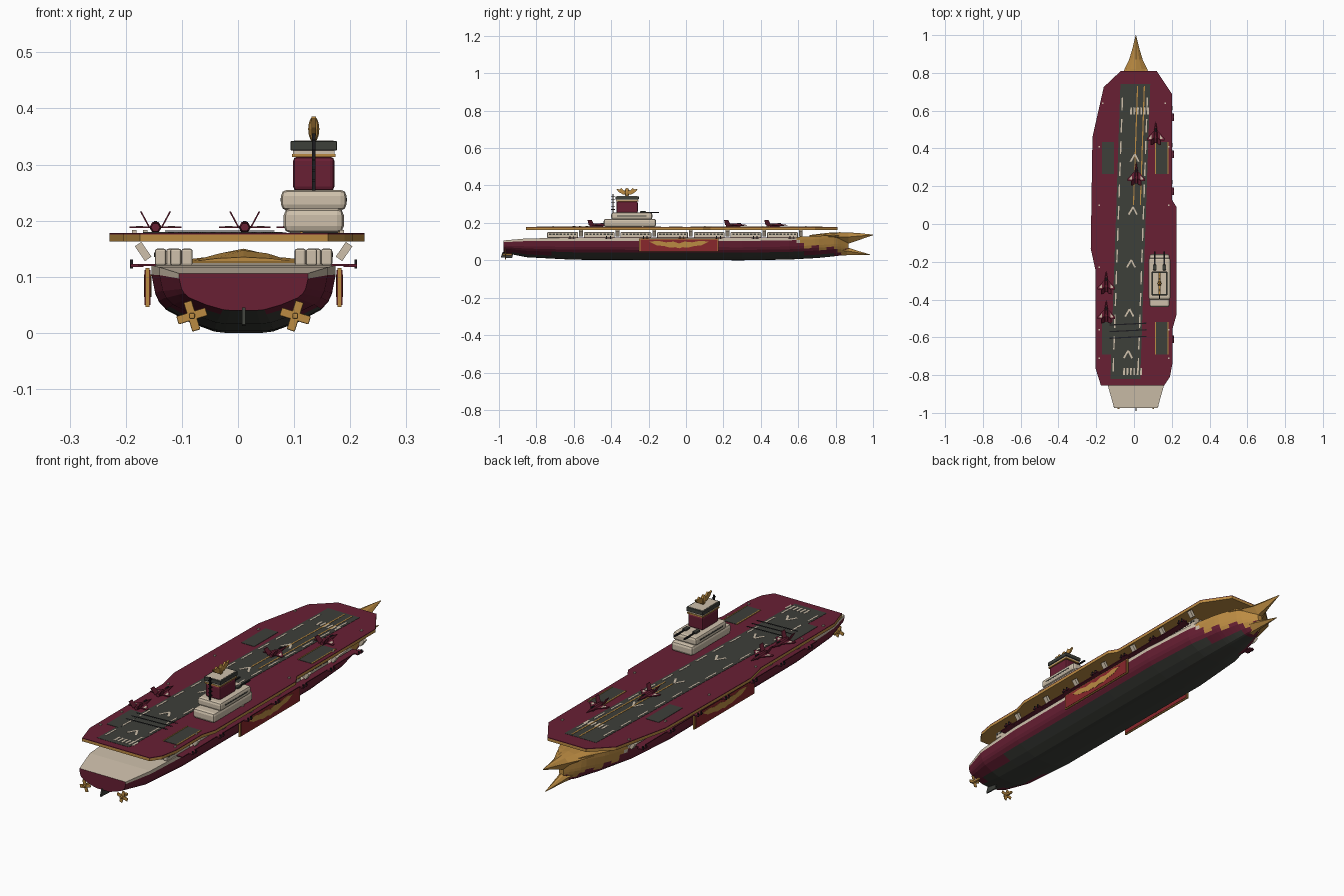
import bpy, bmesh, math
from mathutils import Vector, Matrix

if "Cube" in bpy.data.objects:
    bpy.data.objects.remove(bpy.data.objects["Cube"])

CX = 0.01      # hull centre line
DECK = 0.178   # flight deck height
SIDES = (-1, 1)


def material(name, rgb):
    m = bpy.data.materials.new(name)
    m.use_nodes = True
    m.diffuse_color = (*rgb, 1)
    m.node_tree.nodes["Principled BSDF"].inputs["Base Color"].default_value = (*rgb, 1)
    return m


MAROON = material("maroon", (0.14, 0.014, 0.034))
GOLD = material("gold", (0.5, 0.26, 0.055))
CREAM = material("cream", (0.62, 0.53, 0.41))
GREY = material("dark grey", (0.047, 0.05, 0.042))
BLACK = material("near black", (0.012, 0.012, 0.014))
RED = material("banner red", (0.25, 0.02, 0.025))


def finish(name, bm, *mats):
    bmesh.ops.recalc_face_normals(bm, faces=bm.faces)
    me = bpy.data.meshes.new(name)
    bm.to_mesh(me)
    bm.free()
    for m in mats:
        me.materials.append(m)
    ob = bpy.data.objects.new(name, me)
    bpy.context.collection.objects.link(ob)
    return ob


def add_prism(bm, pts, a, b, axis="z", mat=0):
    """Extrude an outline from a to b; axis x takes (y, z) points."""
    put = (lambda p, h: (h, *p)) if axis == "x" else (lambda p, h: (*p, h))
    lo = [bm.verts.new(put(p, a)) for p in pts]
    hi = [bm.verts.new(put(p, b)) for p in pts]
    n = len(pts)
    faces = [bm.faces.new(lo[::-1]), bm.faces.new(hi)]
    faces += [bm.faces.new((lo[i], lo[(i + 1) % n], hi[(i + 1) % n], hi[i])) for i in range(n)]
    for f in faces:
        f.material_index = mat


def rect(x0, x1, y0, y1):
    return [(x0, y0), (x1, y0), (x1, y1), (x0, y1)]


def prism(name, mat, pts, a, b, axis="z"):
    bm = bmesh.new()
    add_prism(bm, pts, a, b, axis)
    return finish(name, bm, mat)


def box(name, mat, x, y, z, sx, sy, sz, bevel=0):
    bm = bmesh.new()
    add_prism(bm, rect(x - sx / 2, x + sx / 2, y - sy / 2, y + sy / 2), z, z + sz)
    if bevel:
        bmesh.ops.bevel(bm, geom=bm.edges[:], offset=bevel, segments=2, affect="EDGES", profile=0.5)
    return finish(name, bm, mat)


def add_strip(bm, p, q, w, z, mat=0):
    p, q = Vector(p), Vector(q)
    n = (q - p).orthogonal().normalized() * w / 2
    add_prism(bm, [p + n, p - n, q - n, q + n], z, z + 0.001, "z", mat)


def add_loft(bm, rings, rule=None):
    vs = [[bm.verts.new(p) for p in r] for r in rings]
    n = len(vs[0])
    faces = [bm.faces.new(vs[0]), bm.faces.new(vs[-1][::-1])]
    for a, b in zip(vs, vs[1:]):
        faces += [bm.faces.new((a[i], a[(i + 1) % n], b[(i + 1) % n], b[i])) for i in range(n)]
    for f in faces:
        f.material_index = rule(f.calc_center_median()) if rule else 0


def blend(table, y):
    for a, b in zip(table, table[1:]):
        if y <= b[0]:
            t = (y - a[0]) / (b[0] - a[0])
            return [u + (v - u) * t for u, v in zip(a, b)]
    return table[-1]


# Hull: stations of y, half width, keel height, top height
stations = [(-0.975, 0.115, 0.04, 0.106), (-0.85, 0.15, 0.016, 0.117), (-0.6, 0.164, 0.003, 0.12),
            (0.3, 0.164, 0, 0.12), (0.55, 0.145, 0.004, 0.123), (0.7, 0.108, 0.012, 0.13),
            (0.8, 0.066, 0.022, 0.135), (0.87, 0.012, 0.035, 0.12)]
section = [(0.2, 0), (0.32, 0.02), (0.58, 0.15), (0.84, 0.34), (0.92, 0.46), (0.96, 0.58),
           (0.98, 0.72), (1, 0.86), (1, 1)]


def hull_ring(y):
    _, w, lo, hi = blend(stations, y)
    half = [(w * a, lo + (hi - lo) * b) for a, b in section]
    return [(CX + x, y, z) for x, z in half] + [(CX - x, y, z) for x, z in half[::-1]]


def hull_colour(c):
    if c.y < -0.97:
        return 0
    if c.y > 0.6 and c.z > 0.085 - 0.16 * (c.y - 0.62) + 0.018 * math.sin(c.y * 75):
        return 1
    if c.z > 0.1:
        return 2
    return 3 if c.z < 0.037 and c.y < 0.8 else 0


ys = [-0.975, -0.93, -0.85, -0.72, -0.6, -0.3, 0, 0.3, 0.45] + [0.55 + 0.02 * i for i in range(17)]
bm = bmesh.new()
add_loft(bm, [hull_ring(y) for y in ys], hull_colour)
finish("hull", bm, MAROON, GOLD, CREAM, GREY)


# Split prow: an upper beak and a lower ram
def horn(name, table):
    bm = bmesh.new()
    rings = []
    for y, w, top, side, low in table:
        mid = side + (top - side) * 0.72
        rings.append([(CX, y, top), (CX + w * 0.5, y, mid), (CX + w, y, side), (CX + w * 0.3, y, low),
                      (CX - w * 0.3, y, low), (CX - w, y, side), (CX - w * 0.5, y, mid)])
    add_loft(bm, rings)
    finish(name, bm, GOLD)


horn("prow_beak", [(0.66, 0.1, 0.135, 0.126, 0.12), (0.76, 0.085, 0.147, 0.128, 0.105),
                   (0.82, 0.06, 0.15, 0.125, 0.085), (0.87, 0.036, 0.149, 0.125, 0.09),
                   (0.93, 0.018, 0.145, 0.13, 0.11), (1.0, 0.001, 0.137, 0.136, 0.134)])
horn("prow_ram", [(0.78, 0.044, 0.08, 0.055, 0.022), (0.86, 0.022, 0.07, 0.05, 0.027),
                  (0.92, 0.012, 0.05, 0.04, 0.028), (0.985, 0.001, 0.031, 0.03, 0.029)])

# Flight deck slab with a maroon top layer
outline = [(-0.07, 0.81), (0.12, 0.81), (0.2, 0.69), (0.2, 0.13), (0.225, 0.09), (0.225, -0.48),
           (0.205, -0.55), (0.205, -0.73), (0.19, -0.81), (0.16, -0.855), (-0.175, -0.855),
           (-0.205, -0.76), (-0.205, -0.24), (-0.229, -0.13), (-0.22, 0.46), (-0.16, 0.725)]
prism("deck_slab", GOLD, outline, 0.163, 0.175)
prism("deck_top", MAROON, outline, 0.175, DECK)


# Runway and painted markings
def lane(y, k):
    return (-0.018 + 0.034 * y + k, y)


prism("runway", GREY, [lane(-0.82, -0.079), lane(-0.82, 0.079), lane(0.74, 0.079), lane(0.74, -0.079)],
      DECK, DECK + 0.001)
bm = bmesh.new()
Z = DECK + 0.001
for i in range(13):
    y = -0.78 + i * 0.115
    for k in (-0.066, 0.066):
        add_strip(bm, lane(y, k), lane(y + 0.07, k), 0.007, Z)
for y in (0.33, 0.05, -0.23, -0.49, -0.71):
    for s in SIDES:
        add_strip(bm, lane(y, 0.01 + s * 0.022), lane(y + 0.04, 0.01), 0.009, Z)
for y, k0 in ((0.58, 0.0), (-0.8, 0.01)):
    for i in range(6):
        k = k0 + (i - 1) * 0.018
        add_strip(bm, lane(y, k), lane(y + 0.038, k), 0.009, Z)
for k in (0.012, 0.048):
    add_strip(bm, lane(0.1, k), lane(0.73, k), 0.006, Z, 1)
for y in (-0.53, -0.565, -0.6):
    add_strip(bm, (-0.13, y - 0.005), (0.065, y + 0.005), 0.006, Z + 0.002, 2)
finish("runway_markings", bm, CREAM, GOLD, BLACK)

# Aircraft lifts with gold rails, and deck edge lights
for x, y in ((-0.137, 0.35), (0.147, 0.35), (0.147, -0.605), (-0.137, -0.605)):
    box("lift", GREY, x, y, DECK, 0.064, 0.17, 0.0015)
    if x > 0:
        for s in SIDES:
            box("lift_rail", GOLD, x + s * 0.034, y, DECK, 0.005, 0.17, 0.003)
for s in SIDES:
    for y in (0.64, 0.41, 0.1, -0.23, -0.56, -0.71):
        box("deck_light", CREAM, s * (0.165 if y > 0.6 else 0.185), y, DECK, 0.008, 0.008, 0.005)

# Side galleries, windows, walkways, struts and guns between hull and deck
for s in SIDES:
    box("walkway", MAROON, CX + s * 0.172, -0.05, 0.119, 0.03, 1.25, 0.004)
    for i in range(7):
        y = -0.66 + i * 0.196
        fit = -0.02 if i == 6 else 0
        for dx in (0.121, 0.148):
            box("gallery_cabin", CREAM, CX + s * (dx + fit), y, 0.12, 0.02, 0.165, 0.03, 0.004)
        for j in range(8):
            box("gallery_window", GREY, CX + s * (0.158 + fit), y - 0.066 + j * 0.019, 0.135,
                0.003, 0.012, 0.008)
        strut = box("deck_strut", CREAM, 0, 0, -0.016, 0.014, 0.02, 0.032)
        strut.location = (CX + s * 0.179, y + 0.098, 0.145)
        strut.rotation_euler.y = s * 0.6
        box("gun_mount", MAROON, CX + s * 0.19, y + 0.05, 0.117, 0.024, 0.04, 0.006)
        for dy in (-0.01, 0.01):
            box("gun_barrel", BLACK, CX + s * 0.2, y + 0.05 + dy, 0.115, 0.005, 0.005, 0.016)

# Hanging banners with a spread bird emblem
wing = [(0.0, 0.064), (0.02, 0.07), (0.05, 0.068), (0.08, 0.076), (0.12, 0.08), (0.16, 0.1), (0.11, 0.104),
        (0.07, 0.096), (0.03, 0.1), (0.0, 0.09)]
for s in SIDES:
    x = CX + s * 0.171
    prism("banner_frame", GOLD, rect(-0.25, 0.175, 0.046, 0.116), x - 0.0035, x + 0.0035, "x")
    for side in SIDES:
        f = x + side * 0.0045
        prism("banner_cloth", RED, rect(-0.243, 0.168, 0.05, 0.112), f - 0.001, f + 0.001, "x")
        for d in SIDES:
            prism("banner_emblem", GOLD, [(-0.037 + d * a, b) for a, b in wing],
                  f + side * 0.001, f + side * 0.002, "x")

# Island: stacked rounded tiers, tower, bridge cap
IX, IY = 0.135, -0.3
box("island_base", CREAM, IX, IY, DECK, 0.107, 0.28, 0.044, 0.012)
box("island_tier", CREAM, IX, IY + 0.01, 0.218, 0.117, 0.22, 0.037, 0.011)
box("island_tower", MAROON, IX, IY - 0.015, 0.253, 0.074, 0.115, 0.061, 0.008)
box("tower_trim", GOLD, IX, IY - 0.015, 0.313, 0.078, 0.12, 0.006)
box("tower_collar", CREAM, IX, IY - 0.015, 0.319, 0.074, 0.115, 0.007)
box("bridge_cap", GREY, IX, IY - 0.015, 0.325, 0.083, 0.125, 0.017, 0.002)
box("bridge_roof", CREAM, IX, IY - 0.015, 0.341, 0.07, 0.11, 0.002)
for s in SIDES:
    box("island_window_band", GREY, IX + s * 0.058, IY + 0.01, 0.234, 0.002, 0.16, 0.006)
    box("island_gun", BLACK, IX + s * 0.025, IY + 0.105, 0.253, 0.007, 0.1, 0.006)
    box("turret", GREY, IX + s * 0.025, IY + 0.07, 0.251, 0.018, 0.03, 0.012, 0.003)

# Lattice mast behind the tower
box("mast", BLACK, IX, -0.39, 0.25, 0.006, 0.006, 0.105)
for i in range(5):
    box("mast_rung", BLACK, IX, -0.39, 0.27 + i * 0.018, 0.006, 0.022, 0.003)

# Golden bird figurehead on the bridge
feathers = [(0.0, 0.352), (0.022, 0.352), (0.046, 0.366), (0.058, 0.382), (0.04, 0.379), (0.03, 0.386),
            (0.018, 0.374), (0.0, 0.37)]
for d in SIDES:
    prism("bird_wing", GOLD, [(IY - 0.015 + d * a, b) for a, b in feathers], IX - 0.004, IX + 0.004, "x")
bm = bmesh.new()
bmesh.ops.create_uvsphere(bm, u_segments=8, v_segments=6, radius=1,
                          matrix=Matrix.Translation((IX, IY - 0.015, 0.363)) @ Matrix.Diagonal((0.01, 0.014, 0.023, 1)))
finish("bird_body", bm, GOLD)


# Parked jets, nose towards the bow
def jet(x, y):
    bm = bmesh.new()
    rings = [[(r * math.cos(a * math.pi / 3), t, r * math.sin(a * math.pi / 3)) for a in range(6)]
             for t, r in ((-0.05, 0.008), (-0.02, 0.011), (0.02, 0.008), (0.062, 0.001))]
    add_loft(bm, rings)
    for s in SIDES:
        add_prism(bm, [(0, 0.025), (s * 0.046, -0.026), (s * 0.046, -0.038), (0, -0.036)], -0.0015, 0.0015)
        add_prism(bm, [(s * 0.022, -0.008), (s * 0.035, -0.022), (s * 0.035, -0.03), (s * 0.022, -0.03)],
                  0.0015, 0.002, "z", 1)
        add_loft(bm, [[(s * (u + w), t, v) for w, t in rect(-0.0015, 0.0015, -0.055 - k, -0.025 - 2 * k)]
                      for u, v, k in ((0.011, 0, 0), (0.026, 0.028, 0.007))])
    add_prism(bm, rect(-0.003, 0.003, 0.008, 0.028), 0.006, 0.011, "z", 2)
    add_prism(bm, rect(-0.003, 0.003, -0.03, 0.02), -0.01, -0.004, "z", 2)
    finish("jet", bm, MAROON, CREAM, BLACK).location = (x, y, 0.188)


for spot in ((0.115, 0.48), (0.012, 0.265), (-0.147, -0.31), (-0.147, -0.465)):
    jet(*spot)

# Propellers and rudder
for s in SIDES:
    px = CX + s * 0.092
    box("propeller_hub", GOLD, px, -0.955, 0.025, 0.01, 0.05, 0.01, 0.002)
    for i in range(4):
        blade = box("propeller_blade", GOLD, 0, 0, 0.003, 0.015, 0.005, 0.024, 0.002)
        blade.location = (px, -0.965, 0.03)
        blade.rotation_euler = (0, s * 0.3 + i * math.pi / 2, 0)
prism("rudder", GREY, [(-0.99, 0.015), (-0.93, 0.012), (-0.92, 0.045), (-0.98, 0.045)],
      CX - 0.003, CX + 0.003, "x")
